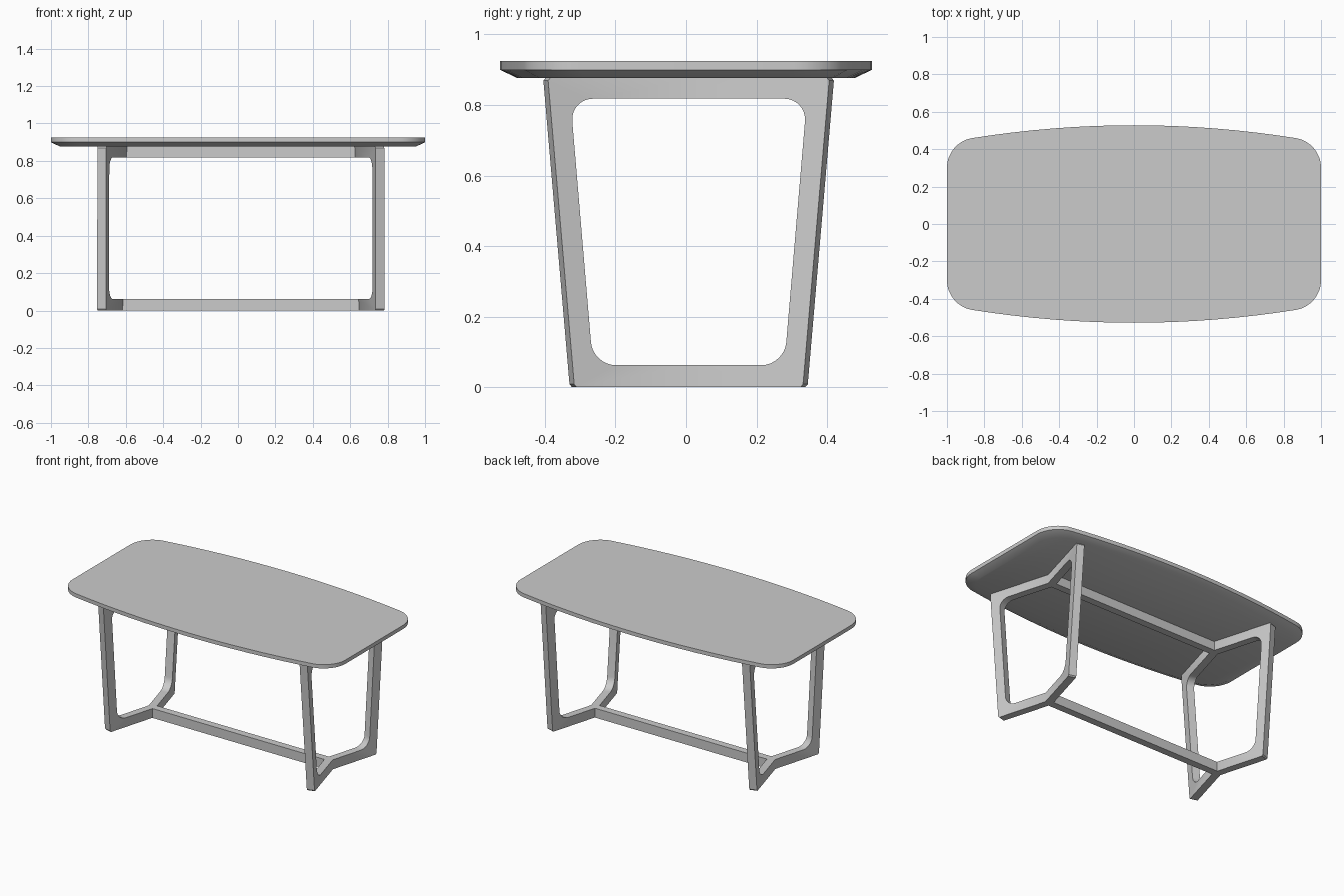
import bpy, bmesh, math
from mathutils import Vector

if "Cube" in bpy.data.objects:
    bpy.data.objects.remove(bpy.data.objects["Cube"])

CX, CY = 0.015, 0.0075          # base centre
TOP, UNDER = 0.925, 0.877       # tabletop heights
SLOPE, THICK = 0.285, 0.049     # plan slope and thickness of the bent frames


def make_object(name, bm, location=(0, 0, 0)):
    bmesh.ops.recalc_face_normals(bm, faces=bm.faces)
    mesh = bpy.data.meshes.new(name)
    bm.to_mesh(mesh)
    bm.free()
    obj = bpy.data.objects.new(name, mesh)
    obj.location = location
    bpy.context.collection.objects.link(obj)
    return obj


def bridge(bm, a, b, closed=True):
    for i in range(len(a) if closed else len(a) - 1):
        j = (i + 1) % len(a)
        bm.faces.new((a[i], a[j], b[j], b[i]))


def smooth(obj, angle=30):
    bpy.ops.object.select_all(action='DESELECT')
    obj.select_set(True)
    bpy.context.view_layer.objects.active = obj
    bpy.ops.object.shade_smooth_by_angle(angle=math.radians(angle))


def fillet(prev, corner, nxt, dist, steps=8):
    p, c, n = Vector(prev), Vector(corner), Vector(nxt)
    a = c + (p - c).normalized() * dist
    b = c + (n - c).normalized() * dist
    k = 0.55
    pts = []
    for i in range(steps + 1):
        t = i / steps
        pts.append(a * (1 - t)**3 + (a.lerp(c, k)) * 3 * t * (1 - t)**2
                   + (b.lerp(c, k)) * 3 * t * t * (1 - t) + b * t**3)
    return pts


# Tabletop: bowed long sides, rounded corners, chamfered underside
quarter = fillet((1, 0), (1, 0.437), (0.86, 0.46), 0.132)
quarter = [Vector((p.x, p.y)) for p in quarter]
end = quarter[-1]
for i in range(7, 0, -1):
    x = end.x * i / 8
    quarter.append(Vector((x, 0.528 - (0.528 - end.y) * (x / end.x)**2)))
half = quarter + [Vector((0, 0.528))] + [Vector((-p.x, p.y)) for p in reversed(quarter)]
outline = half + [-p for p in half]

bm = bmesh.new()
rings = [[bm.verts.new((p.x * sx, p.y * sy, z)) for p in outline]
         for z, sx, sy in ((TOP, 1, 1), (0.9, 1, 1), (UNDER, 0.953, 0.908))]
bm.faces.new(rings[0])
bm.faces.new(rings[2])
bridge(bm, rings[0], rings[1])
bridge(bm, rings[1], rings[2])
smooth(make_object("tabletop", bm))

# Leg frames: one half of a bent trapezoid frame, mirrored both ways
lo, hi = 0.062, 0.818
in_lo, in_hi = (0.285, lo), (0.349, hi)
profile = [(0, 0), (0.331, 0), (0.338, 0.008), (0.412, UNDER - 0.008), (0.406, UNDER), (0, UNDER), (0, hi)]
profile += [tuple(p) for p in fillet((0, hi), in_hi, in_lo, 0.065)]
profile += [tuple(p) for p in fillet(in_hi, in_lo, (0, lo), 0.065)]
profile.append((0, lo))

normal = Vector((1, -SLOPE)).normalized() * THICK
bm = bmesh.new()
inner, outer = [], []
for v, z in profile:
    x = 0.625 - 0.026 * z + SLOPE * v
    inner.append(bm.verts.new((x, v, z)))
    shift = normal if v > 0 else Vector((THICK * math.hypot(1, SLOPE), 0))
    outer.append(bm.verts.new((x + shift.x, v + shift.y, z)))
bm.faces.new(inner)
bm.faces.new(outer)
bridge(bm, inner, outer)
# remove walls on the mirror seam
seam = [f for f in bm.faces if all(abs(v.co.y) < 1e-6 for v in f.verts)]
bmesh.ops.delete(bm, geom=seam, context='FACES_ONLY')
frames = make_object("leg_frames", bm, (CX, CY, 0))
mirror = frames.modifiers.new("mirror", 'MIRROR')
mirror.use_axis = (True, True, False)
smooth(frames)

# Long rails joining the frames at floor and tabletop
for name, z0, z1, reach in (("lower_rail", 0, lo, 0.635), ("upper_rail", hi, UNDER, 0.612)):
    bm = bmesh.new()
    bmesh.ops.create_cube(bm, size=1)
    bmesh.ops.scale(bm, vec=(2 * reach, 0.048, z1 - z0), verts=bm.verts)
    make_object(name, bm, (CX, CY, (z0 + z1) / 2))
